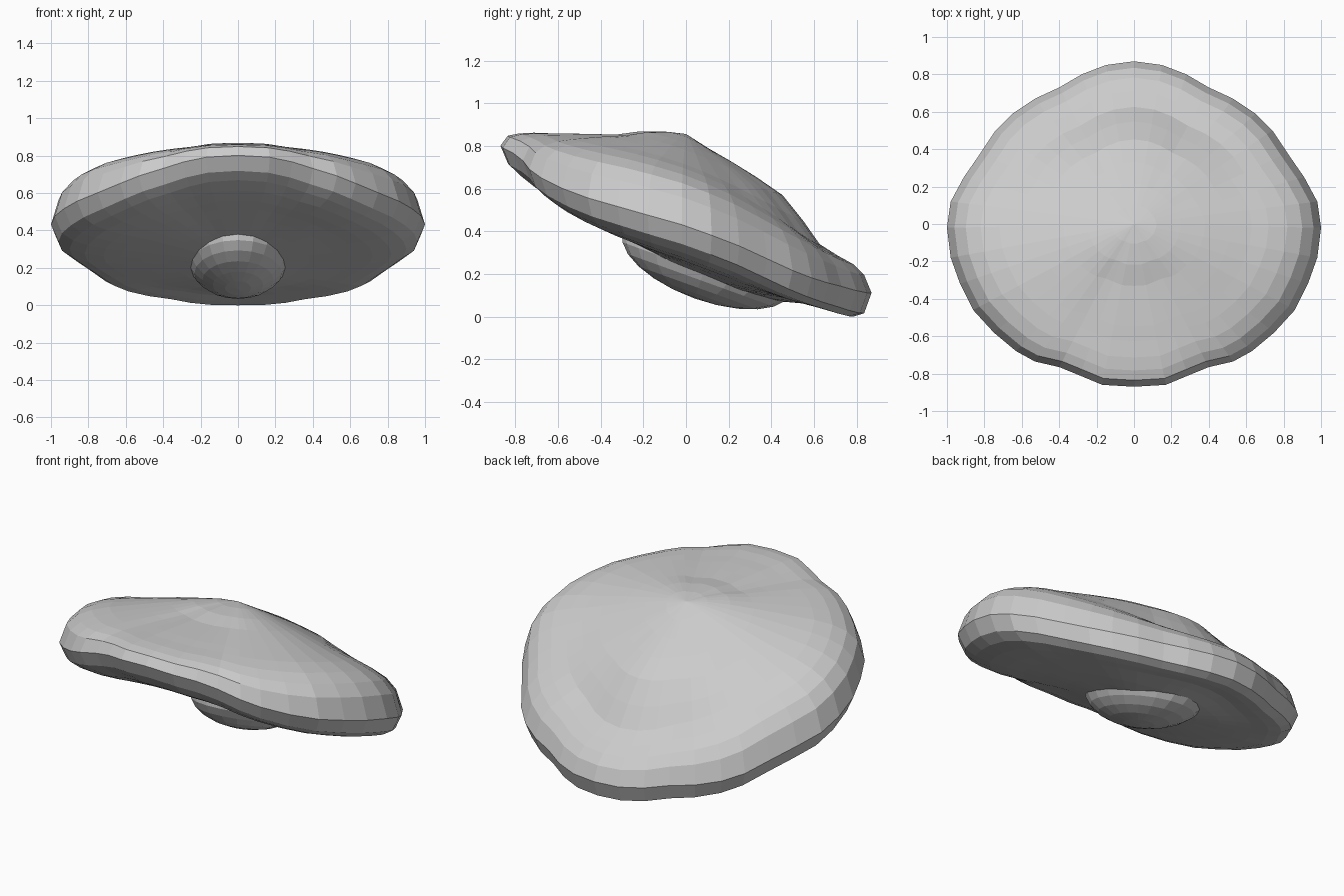
import bpy, bmesh, math
from mathutils import Matrix

if "Cube" in bpy.data.objects:
    bpy.data.objects.remove(bpy.data.objects["Cube"])

# Right half of the rim, front to back: x, y, z
RIM = [
    (0, -0.87, 0.80), (0.17, -0.86, 0.79), (0.29, -0.81, 0.765), (0.40, -0.765, 0.73),
    (0.53, -0.735, 0.69), (0.63, -0.68, 0.65), (0.75, -0.58, 0.60), (0.86, -0.46, 0.555),
    (0.93, -0.32, 0.515), (0.98, -0.18, 0.475), (1.0, -0.02, 0.43), (0.98, 0.12, 0.38),
    (0.91, 0.25, 0.33), (0.82, 0.38, 0.27), (0.74, 0.50, 0.215), (0.65, 0.59, 0.18),
    (0.53, 0.67, 0.155), (0.40, 0.73, 0.14), (0.28, 0.80, 0.12), (0.15, 0.85, 0.11),
    (0, 0.87, 0.11),
]
# Heights above and below the sloping mid plane, from the middle (0) out to the rim (1)
RADII = [0, 0.12, 0.25, 0.38, 0.52, 0.63, 0.72, 0.82, 0.90, 0.96]
TOP = {
    "front": [0.395, 0.365, 0.32, 0.26, 0.215, 0.18, 0.15, 0.12, 0.09, 0.06],
    "side": [0.395, 0.38, 0.35, 0.32, 0.285, 0.26, 0.245, 0.22, 0.185, 0.125],
    "back": [0.395, 0.37, 0.35, 0.325, 0.29, 0.21, 0.13, 0.11, 0.10, 0.07],
}
UNDER = {
    "front": [-0.24, -0.225, -0.21, -0.195, -0.175, -0.16, -0.15, -0.13, -0.10, -0.07],
    "side": [-0.24, -0.235, -0.23, -0.22, -0.21, -0.20, -0.19, -0.17, -0.14, -0.095],
    "back": [-0.24, -0.25, -0.25, -0.24, -0.21, -0.18, -0.16, -0.155, -0.147, -0.11],
}


def plane(y):
    return 0.46 - 0.40 * y


def point(rim, k, table):
    """Point at radius step k on the spoke that ends at a rim point."""
    x, y, z = rim
    f = RADII[k]
    w = y * y / (x * x + y * y)
    end = "front" if y < 0 else "back"
    h = w * table[end][k] + (1 - w) * table["side"][k]
    return (x * f, y * f, plane(y * f) + h + (z - plane(y)) * f ** 3)


def finish(bm, name):
    bmesh.ops.recalc_face_normals(bm, faces=bm.faces)
    mesh = bpy.data.meshes.new(name)
    bm.to_mesh(mesh)
    bm.free()
    obj = bpy.data.objects.new(name, mesh)
    bpy.context.collection.objects.link(obj)


# Tilted cushion-like body: spokes from the middle to a mirrored rim, above and below
outline = RIM + [(-x, y, z) for x, y, z in reversed(RIM[1:-1])]
n = len(outline)
bm = bmesh.new()
edge = [bm.verts.new(p) for p in outline]
for table in (TOP, UNDER):
    rings = [[bm.verts.new(point(p, k, table)) for p in outline]
             for k in range(1, len(RADII))] + [edge]
    hub = bm.verts.new((0, 0, plane(0) + table["side"][0]))
    for i in range(n):
        j = (i + 1) % n
        bm.faces.new((hub, rings[0][i], rings[0][j]))
        for a, b in zip(rings, rings[1:]):
            bm.faces.new((a[i], a[j], b[j], b[i]))
low = min(v.co.z for v in bm.verts)
bmesh.ops.translate(bm, vec=(0, 0, -low), verts=bm.verts)
finish(bm, "body")

# Long rounded bump lying along the sloping underside
bm = bmesh.new()
bmesh.ops.create_uvsphere(bm, u_segments=20, v_segments=12, radius=1)
bump = (Matrix.Translation((0, 0.10, 0.255))
        @ Matrix.Rotation(-math.atan(0.36), 4, 'X')
        @ Matrix.Diagonal((0.27, 0.42, 0.18, 1)))
bmesh.ops.transform(bm, matrix=bump, verts=bm.verts)
finish(bm, "underside_bump")
